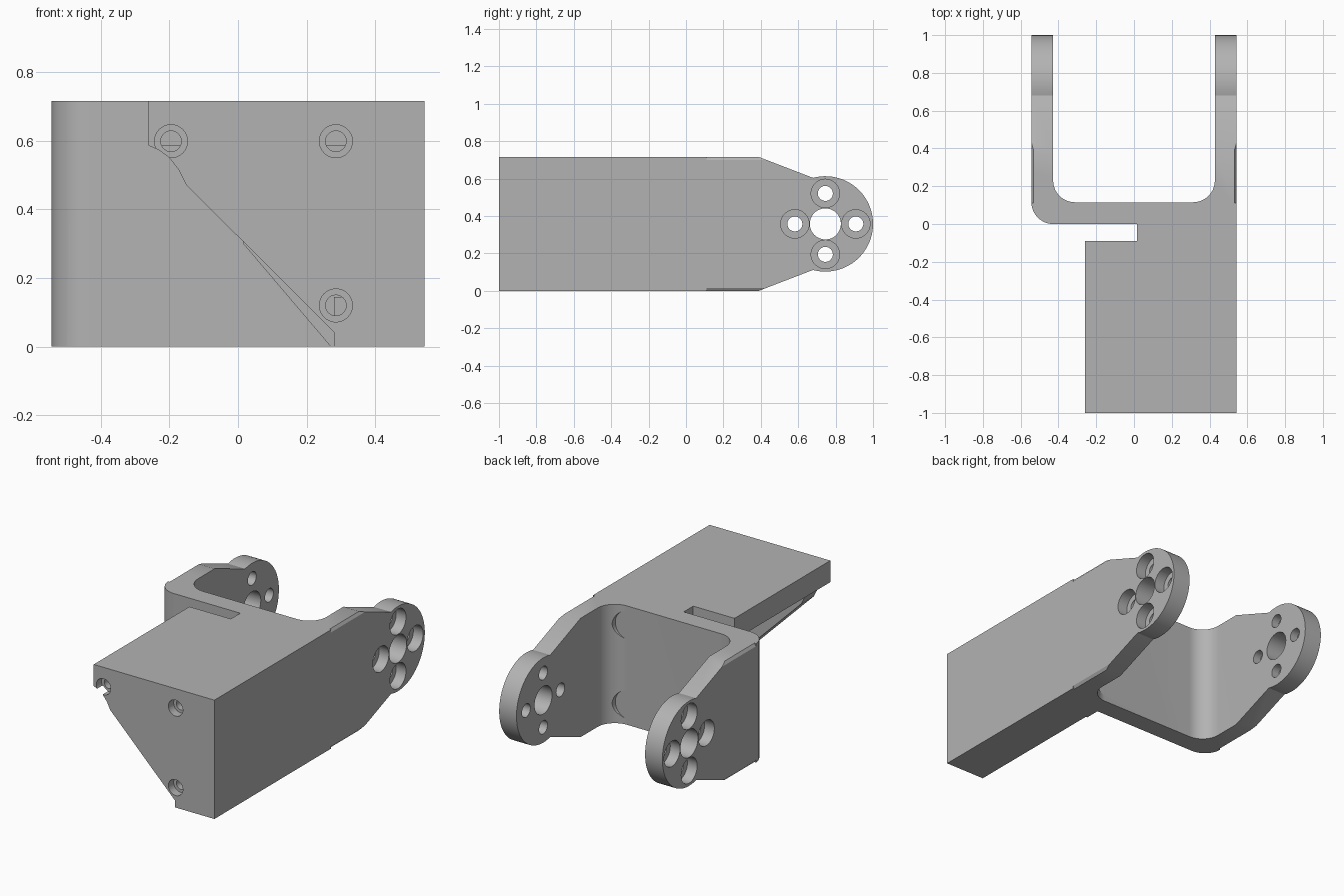
import bpy, bmesh, math

old = bpy.data.objects.get("Cube")
if old:
    bpy.data.objects.remove(old, do_unlink=True)

W, H, T = 0.543, 0.715, 0.115      # half width, height, wall thickness
MID = H / 2
EYE_Y, EYE_R = 0.745, 0.255        # rounded arm ends

grey = bpy.data.materials.new("plain_grey")
grey.use_nodes = True
grey.diffuse_color = (0.45, 0.45, 0.45, 1)
grey.node_tree.nodes["Principled BSDF"].inputs["Base Color"].default_value = (0.45, 0.45, 0.45, 1)


def arc(cx, cy, r, start, end, steps):
    """Points on an arc, angles in degrees."""
    angles = [math.radians(start + (end - start) * i / steps) for i in range(steps + 1)]
    return [(cx + r * math.cos(a), cy + r * math.sin(a)) for a in angles]


def prism(name, points, axis, low, high):
    """Extrude a closed profile along an axis."""
    def place(p, d):
        return {"x": (d, *p), "y": (p[0], d, p[1]), "z": (*p, d)}[axis]
    bm = bmesh.new()
    face = bm.faces.new([bm.verts.new(place(p, low)) for p in points])
    out = bmesh.ops.extrude_face_region(bm, geom=[face])
    shift = place((0, 0), high - low)
    bmesh.ops.translate(bm, vec=shift,
                        verts=[v for v in out["geom"] if isinstance(v, bmesh.types.BMVert)])
    bmesh.ops.recalc_face_normals(bm, faces=bm.faces)
    mesh = bpy.data.meshes.new(name)
    bm.to_mesh(mesh)
    bm.free()
    mesh.materials.append(grey)
    obj = bpy.data.objects.new(name, mesh)
    bpy.context.collection.objects.link(obj)
    return obj


def disc(name, u, v, r, axis, low, high):
    return prism(name, arc(u, v, r, 0, 352.5, 47), axis, low, high)


def combine(target, other, operation):
    """Apply a boolean and remove the helper."""
    mod = target.modifiers.new(operation, "BOOLEAN")
    mod.operation, mod.object, mod.solver = operation, other, "EXACT"
    bpy.ops.object.select_all(action="DESELECT")
    bpy.context.view_layer.objects.active = target
    target.select_set(True)
    bpy.ops.object.modifier_apply(modifier=mod.name)
    bpy.data.objects.remove(other, do_unlink=True)


# U-shaped yoke, rounded at the inner corners and one outer corner
inner = W - T
plan = ([(W, 0), (W, 1), (inner, 1)]
        + arc(inner - T, 2 * T, T, 0, -90, 12)
        + arc(T - inner, 2 * T, T, 270, 180, 12)
        + [(-inner, 1), (-W, 1)]
        + arc(T - W, T, T, 180, 270, 12))
bracket = prism("yoke_bracket", plan, "z", 0, H)

# Tapered arms with round ends
side = [(-0.1, 0), (0.39, 0)] + arc(EYE_Y, MID, EYE_R, -105, 105, 48) + [(0.39, H), (-0.1, H)]
combine(bracket, prism("arm_outline", side, "x", -1, 1), "INTERSECT")

# Mounting box: open C-shaped section, gusset end plate and root plate
channel = [(-0.26, H), (W, H), (W, 0), (0.28, 0), (0.28, 0.145),
           (inner, 0.145), (inner, 0.585), (-0.26, 0.585)]
end_plate = [(-0.26, H), (W, H), (W, 0), (0.322, 0), (-0.15, 0.47),
             (-0.173, 0.515), (-0.2, 0.55), (-0.23, 0.572), (-0.26, 0.585)]
root_plate = [(0.015, H), (W, H), (W, 0), (0.27, 0), (0.015, 0.3)]
box = prism("mounting_box", channel, "y", -1, 0)
slot = prism("slot", [(-0.4, -0.09), (0.015, -0.09), (0.015, 0.1), (-0.4, 0.1)], "z", -1, 1)
combine(box, slot, "DIFFERENCE")
combine(box, prism("end_plate", end_plate, "y", -1, -0.88), "UNION")
combine(box, prism("root_plate", root_plate, "y", -0.09, 0.05), "UNION")
combine(bracket, box, "UNION")

# Stepped screw holes in the end plate, with clearance pockets at the yoke corner
screws = [(-0.195, 0.598), (0.285, 0.598), (0.285, 0.12)]
for x, z in screws:
    combine(bracket, disc("screw_head", x, z, 0.048, "y", -1.1, -0.95), "DIFFERENCE")
    combine(bracket, disc("screw_shaft", x, z, 0.03, "y", -1.1, -0.87), "DIFFERENCE")
for x, z in screws[1:]:
    combine(bracket, disc("clearance", x + 0.02, z, 0.085, "y", T, 0.4), "DIFFERENCE")

# Axle hole and four counterbored holes through both arms
combine(bracket, disc("axle", EYE_Y, MID, 0.083, "x", -1, 1), "DIFFERENCE")
for k in range(4):
    y = EYE_Y + 0.163 * math.cos(k * math.pi / 2)
    z = MID + 0.163 * math.sin(k * math.pi / 2)
    combine(bracket, disc("through_hole", y, z, 0.04, "x", -1, 1), "DIFFERENCE")
    for s in (-1, 1):
        ends = sorted((s * (W - 0.065), s))
        combine(bracket, disc("counterbore", y, z, 0.076, "x", *ends), "DIFFERENCE")

# Chamfers along the outer arm edges
for s in (-1, 1):
    for edge, d in ((0, 1), (H, -1)):
        corner = [(s * (W + 0.02), edge - d * 0.02), (s * (W + 0.02), edge + d * 0.045),
                  (s * (W - 0.025), edge - d * 0.02)]
        combine(bracket, prism("chamfer", corner, "y", 0.11, 0.5), "DIFFERENCE")

bpy.ops.object.select_all(action="DESELECT")
bracket.select_set(True)
bpy.context.view_layer.objects.active = bracket
bpy.ops.object.shade_smooth_by_angle(angle=math.radians(25))
